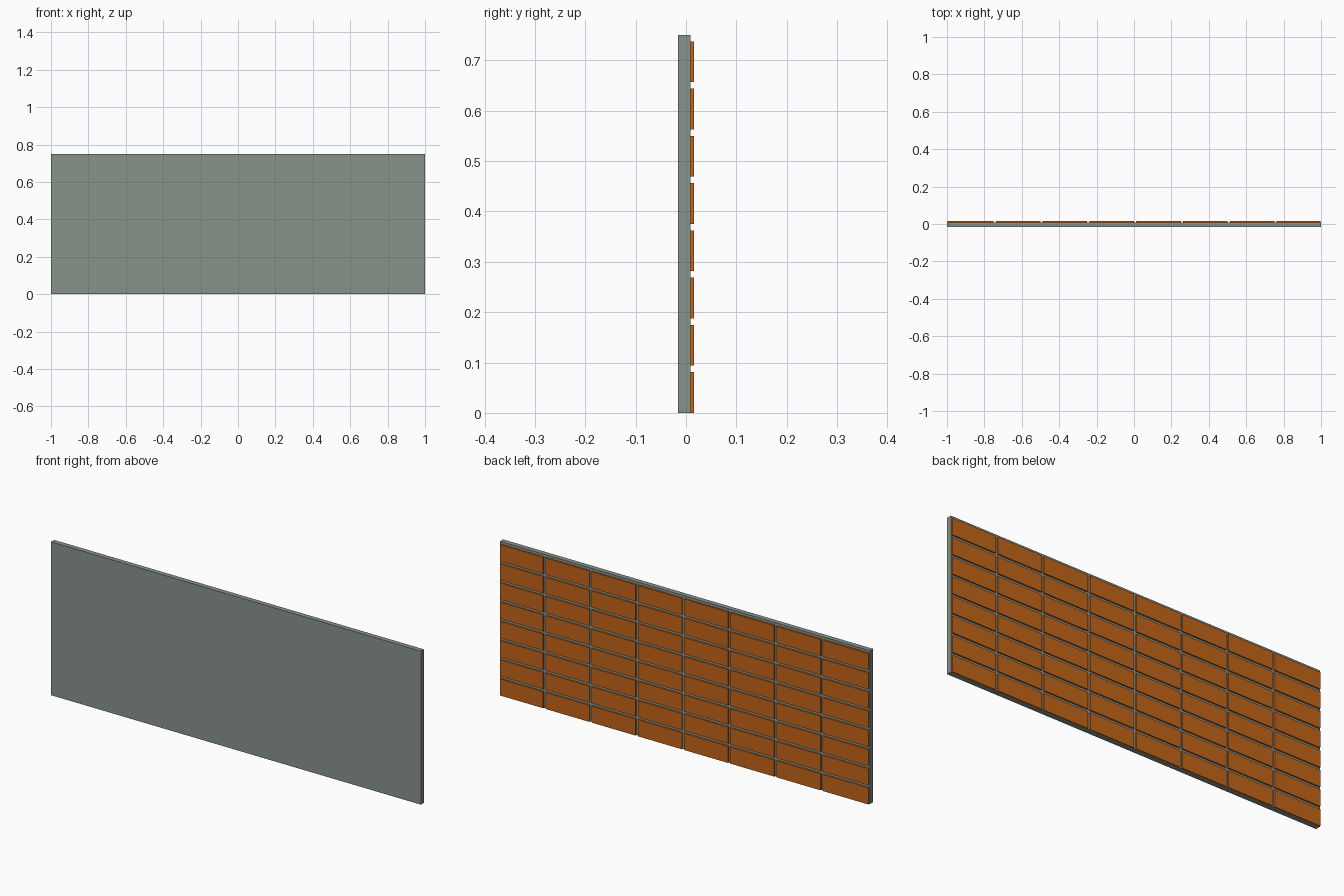
import bpy

if "Cube" in bpy.data.objects:
    bpy.data.objects.remove(bpy.data.objects["Cube"])


def material(name, color):
    m = bpy.data.materials.new(name)
    m.diffuse_color = color
    m.use_nodes = True
    m.node_tree.nodes["Principled BSDF"].inputs["Base Color"].default_value = m.diffuse_color
    return m


def box(name, lo, hi, mat):
    size = [b - a for a, b in zip(lo, hi)]
    center = [(a + b) / 2 for a, b in zip(lo, hi)]
    bpy.ops.mesh.primitive_cube_add(size=1, location=center)
    ob = bpy.context.object
    ob.name = name
    ob.scale = size
    ob.data.materials.append(mat)
    return ob


mortar = material("mortar_grey", (0.25, 0.29, 0.26, 1))
clay = material("brick_orange", (0.55, 0.13, 0.01, 1))

# Backing slab
box("wall_slab", (-1, -0.0155, 0), (1, 0.0085, 0.75), mortar)

# Stack-bonded brick facing on the back side
COLS, ROWS, GAP = 8, 8, 0.012
PITCH_X, PITCH_Z, BRICK_H = 0.25, 0.0938, 0.081
for r in range(ROWS):
    z = r * PITCH_Z
    for c in range(COLS):
        x1 = -0.75 + c * PITCH_X
        x0 = x1 - PITCH_X + GAP
        # end bricks run almost to the slab edges
        x0 = -0.997 if c == 0 else x0
        x1 = 0.996 if c == COLS - 1 else x1
        box(f"brick_{r + 1}_{c + 1}", (x0, 0.0085, z), (x1, 0.0155, z + BRICK_H), clay)
